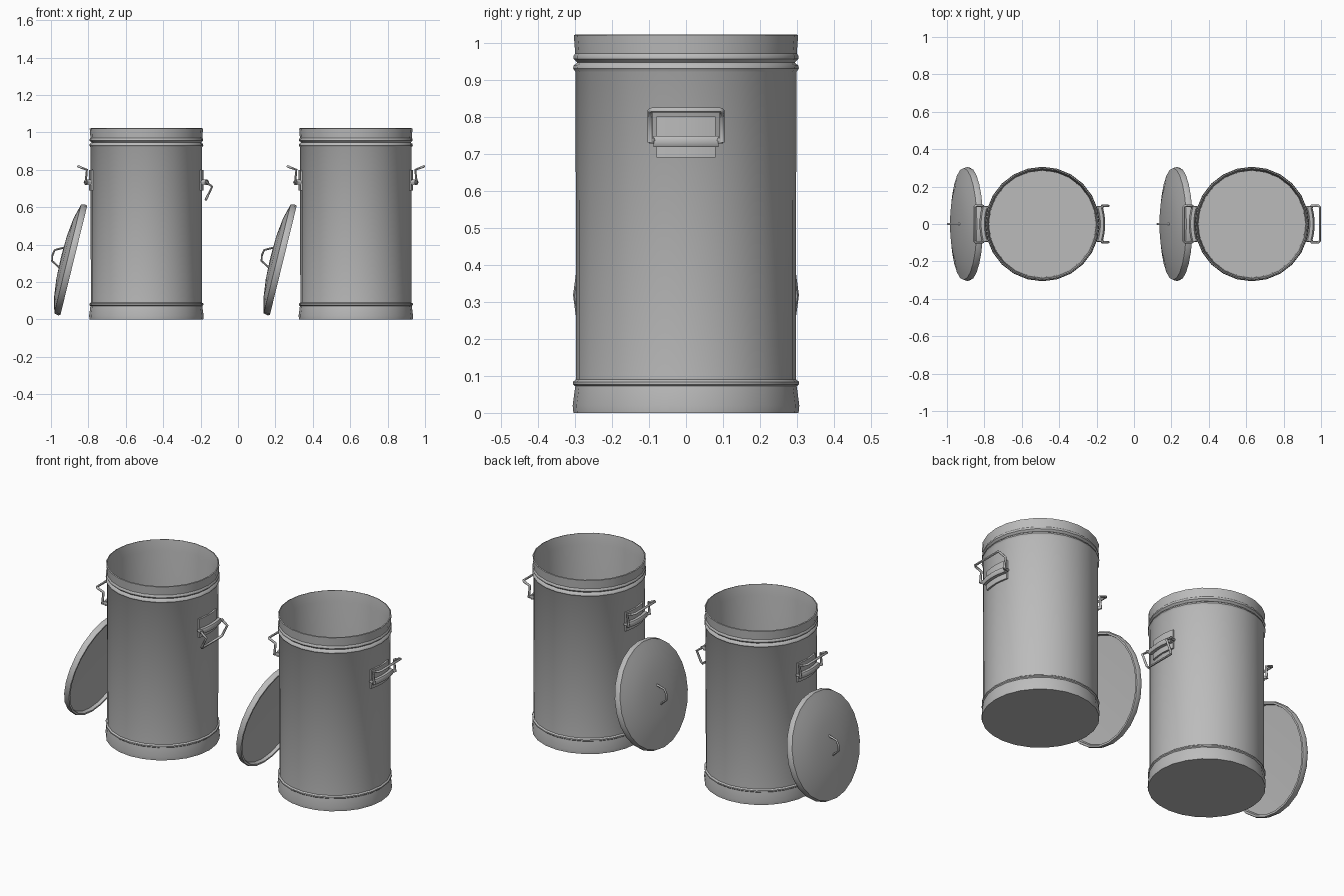
import bpy, bmesh, math
from mathutils import Vector, Matrix

cube = bpy.data.objects.get("Cube")
if cube:
    bpy.data.objects.remove(cube, do_unlink=True)

steel = bpy.data.materials.new("galvanised_grey")
steel.use_nodes = True
GREY = (0.5, 0.5, 0.5, 1)
steel.diffuse_color = GREY
steel.node_tree.nodes["Principled BSDF"].inputs["Base Color"].default_value = GREY


def finish(name, mesh, matrix, angle=40):
    """Link a mesh as a placed, smooth shaded steel part."""
    ob = bpy.data.objects.new(name, mesh)
    bpy.context.collection.objects.link(ob)
    mesh.materials.clear()
    mesh.materials.append(steel)
    ob.matrix_world = matrix
    bpy.ops.object.select_all(action='DESELECT')
    ob.select_set(True)
    bpy.context.view_layer.objects.active = ob
    bpy.ops.object.shade_smooth_by_angle(angle=math.radians(angle))
    return ob


def lathe(name, profile, matrix, sides=24):
    """Revolve (radius, height) points around z."""
    bm = bmesh.new()
    verts = [bm.verts.new((r, 0, z)) for r, z in profile]
    edges = [bm.edges.new(pair) for pair in zip(verts, verts[1:])]
    bmesh.ops.spin(bm, geom=verts + edges, axis=(0, 0, 1), cent=(0, 0, 0),
                   angle=math.tau, steps=sides, use_duplicate=False)
    bmesh.ops.remove_doubles(bm, verts=bm.verts, dist=0.0005)
    bmesh.ops.recalc_face_normals(bm, faces=bm.faces)
    mesh = bpy.data.meshes.new(name)
    bm.to_mesh(mesh)
    bm.free()
    return finish(name, mesh, matrix)


def tube(name, points, radius, matrix):
    """Round wire through the given points."""
    curve = bpy.data.curves.new(name, 'CURVE')
    curve.dimensions = '3D'
    curve.bevel_depth = radius
    curve.bevel_resolution = 1
    curve.use_fill_caps = True
    line = curve.splines.new('POLY')
    line.points.add(len(points) - 1)
    for p, co in zip(line.points, points):
        p.co = (*co, 1)
    temp = bpy.data.objects.new(name + "_path", curve)
    bpy.context.collection.objects.link(temp)
    bpy.context.view_layer.update()
    deps = bpy.context.evaluated_depsgraph_get()
    mesh = bpy.data.meshes.new_from_object(temp.evaluated_get(deps))
    bpy.data.objects.remove(temp, do_unlink=True)
    return finish(name, mesh, matrix, 60)


def arc(radius, half_width, z, steps=6):
    """Points following the can wall around its +x side."""
    top = math.asin(half_width / radius)
    angles = [top * (2 * i / steps - 1) for i in range(steps + 1)]
    return [(radius * math.cos(a), radius * math.sin(a), z) for a in angles]


def curved_plate(name, r_in, r_out, half_width, z0, z1, matrix):
    """Bent plate hugging the can wall."""
    bm = bmesh.new()
    rows = [[bm.verts.new(p) for p in arc(r, half_width, z)]
            for r, z in ((r_in, z0), (r_out, z0), (r_out, z1), (r_in, z1))]
    for a, b in zip(rows, rows[1:] + rows[:1]):
        for i in range(len(a) - 1):
            bm.faces.new((a[i], a[i + 1], b[i + 1], b[i]))
    for end in (0, -1):
        bm.faces.new([row[end] for row in rows])
    bmesh.ops.recalc_face_normals(bm, faces=bm.faces)
    mesh = bpy.data.meshes.new(name)
    bm.to_mesh(mesh)
    bm.free()
    return finish(name, mesh, matrix)


# Can wall: flared foot, beads, rim, then down inside to the floor
CAN = [(0, 0), (0.304, 0), (0.306, 0.02), (0.299, 0.072), (0.305, 0.077),
       (0.305, 0.084), (0.297, 0.09), (0.298, 0.92), (0.305, 0.93),
       (0.303, 0.938), (0.293, 0.946), (0.304, 0.956), (0.304, 0.964),
       (0.299, 0.97), (0.303, 1.02), (0.297, 1.022), (0.289, 0.96),
       (0.285, 0.07), (0, 0.07)]

# Lid: shallow hollow underside, rolled rim and low dome
LID = [(0, 0.03), (0.286, 0.018), (0.29, 0), (0.301, 0), (0.305, 0.012),
       (0.299, 0.034), (0.275, 0.04), (0.22, 0.055), (0.12, 0.067), (0, 0.071)]
LID_GRIP = [(0.055, 0, 0.066), (0.045, 0, 0.085), (0.03, 0, 0.112),
            (0, 0, 0.118), (-0.03, 0, 0.112), (-0.045, 0, 0.085),
            (-0.055, 0, 0.066)]

# Bail wire side profiles (radius, height) from pivot to grip
RAISED = [(0.325, 0.73), (0.318, 0.8), (0.364, 0.818)]
HANGING = [(0.318, 0.735), (0.352, 0.71), (0.318, 0.64)]


def side_handle(label, matrix, bail):
    curved_plate(label + "_plate", 0.296, 0.306, 0.08, 0.69, 0.8, matrix)
    tube(label + "_hinge_roll", arc(0.319, 0.086, 0.733), 0.017, matrix)
    for side, word in ((1, "back"), (-1, "front")):
        tube(f"{label}_{word}_pin", [(0.292, side * 0.086, 0.735),
             (0.318, side * 0.09, 0.735), (0.322, side * 0.098, 0.735)], 0.009, matrix)
    leg = [(r, 0.097, z) for r, z in bail]
    # Corner of the grip is chamfered
    leg[-1] = (leg[-1][0], 0.09, leg[-1][2])
    leg.insert(-1, tuple(Vector(leg[-2]).lerp(Vector((leg[-1][0], 0.097, leg[-1][2])), 0.85)))
    loop = leg + [(x, -y, z) for x, y, z in reversed(leg)]
    tube(label + "_bail", loop, 0.007, matrix)


# Two cans, each with a lid leaning on its right side
for label, x, left_bail in (("right", -0.49, HANGING), ("left", 0.63, RAISED)):
    place = Matrix.Translation((x, 0, 0))
    lathe(label + "_can", CAN, place)
    side_handle(label + "_can_left_handle", place, left_bail)
    side_handle(label + "_can_right_handle",
                place @ Matrix.Rotation(math.pi, 4, 'Z'), RAISED)
    lean = (Matrix.Translation((x - 0.388, 0, 0.315))
            @ Matrix.Rotation(math.radians(-76.2), 4, 'Y'))
    lathe(label + "_lid", LID, lean)
    tube(label + "_lid_grip", LID_GRIP, 0.006, lean)
